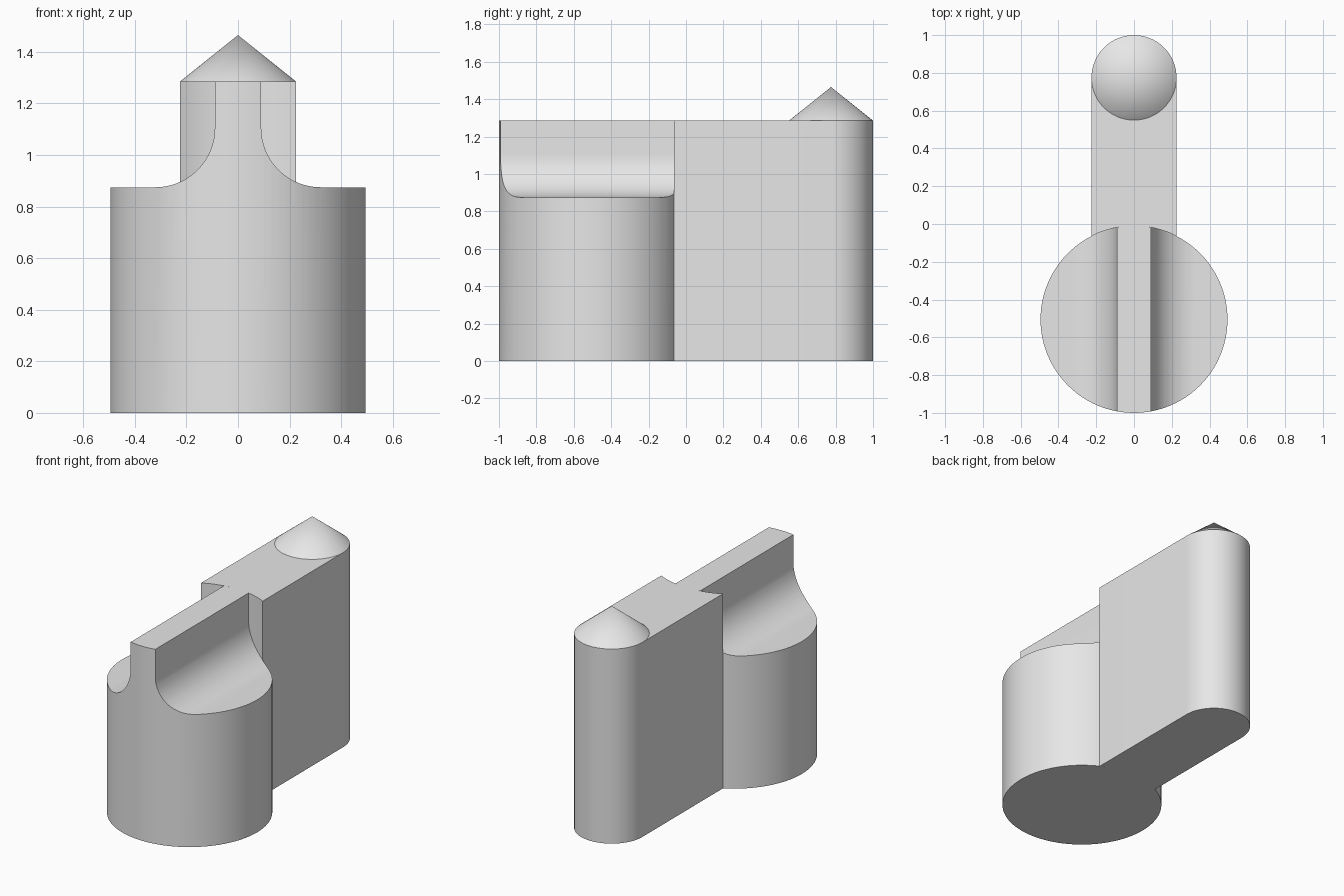
import bpy
import bmesh
from math import sin, cos, asin, pi, sqrt
from mathutils import Matrix

cube = bpy.data.objects.get("Cube")
if cube:
    bpy.data.objects.remove(cube, do_unlink=True)

HUB_Y, HUB_R = -0.505, 0.495      # round hub
ARM_Y, ARM_R = 0.775, 0.225       # rounded arm end
TOP, SHOULDER, TIP = 1.285, 0.875, 1.465
RIB, FILLET = 0.09, 0.23          # rib half width, fillet radius

grey = bpy.data.materials.new("plain grey")
grey.diffuse_color = (0.8, 0.8, 0.8, 1)
grey.use_nodes = True
grey.node_tree.nodes["Principled BSDF"].inputs["Base Color"].default_value = (0.8, 0.8, 0.8, 1)


def arc(cx, cy, r, start, end, steps):
    """Points along a circular arc, both ends included."""
    angles = [start + (end - start) * i / steps for i in range(steps + 1)]
    return [(cx + r * cos(a), cy + r * sin(a)) for a in angles]


def finish(name, bm):
    bmesh.ops.recalc_face_normals(bm, faces=bm.faces)
    mesh = bpy.data.meshes.new(name)
    bm.to_mesh(mesh)
    bm.free()
    mesh.materials.append(grey)
    obj = bpy.data.objects.new(name, mesh)
    bpy.context.collection.objects.link(obj)
    return obj


def prism(name, outline, low, high, along_y=False):
    """Extrude an outline up z, or an x-z outline along y."""
    bm = bmesh.new()
    if along_y:
        verts = [bm.verts.new((x, low, z)) for x, z in outline]
        offset = (0, high - low, 0)
    else:
        verts = [bm.verts.new((x, y, low)) for x, y in outline]
        offset = (0, 0, high - low)
    face = bm.faces.new(verts)
    result = bmesh.ops.extrude_face_region(bm, geom=[face], use_keep_orig=True)
    moved = [g for g in result["geom"] if isinstance(g, bmesh.types.BMVert)]
    bmesh.ops.translate(bm, verts=moved, vec=offset)
    return finish(name, bm)


def smooth(obj):
    bpy.ops.object.select_all(action="DESELECT")
    obj.select_set(True)
    bpy.context.view_layer.objects.active = obj
    bpy.ops.object.shade_smooth_by_angle(angle=pi / 6)


# Hub: full cylinder trimmed to a central rib with filleted shoulders
hub = prism("hub", arc(0, HUB_Y, HUB_R, 0, 2 * pi, 96)[:-1], 0, TOP)
fillet = arc(RIB + FILLET, SHOULDER + FILLET, FILLET, 1.5 * pi, pi, 20)
right_half = [(0.6, -0.1), (0.6, SHOULDER)] + fillet + [(RIB, TOP + 0.1)]
profile = right_half + [(-x, z) for x, z in reversed(right_half)]
cutter = prism("hub_profile_cutter", profile, -1.2, 0.2, along_y=True)
cutter.hide_render = True

trim = hub.modifiers.new("trim", "BOOLEAN")
trim.operation = "INTERSECT"
trim.solver = "EXACT"
trim.object = cutter
bpy.context.view_layer.objects.active = hub
bpy.ops.object.modifier_apply(modifier=trim.name)
bpy.data.objects.remove(cutter, do_unlink=True)
smooth(hub)

# Arm: straight sides, round far end, near end hollowed to fit the hub
half = asin(ARM_R / HUB_R)
outline = arc(0, ARM_Y, ARM_R, 0, pi, 48)
outline += arc(0, HUB_Y, HUB_R, pi / 2 + half, pi / 2 - half, 16)
smooth(prism("arm", outline, 0, TOP))

# Pointed cone on the arm end
bm = bmesh.new()
bmesh.ops.create_cone(bm, cap_ends=True, segments=96, radius1=ARM_R, radius2=0,
                      depth=TIP - TOP,
                      matrix=Matrix.Translation((0, ARM_Y, (TIP + TOP) / 2)))
smooth(finish("cone_point", bm))
